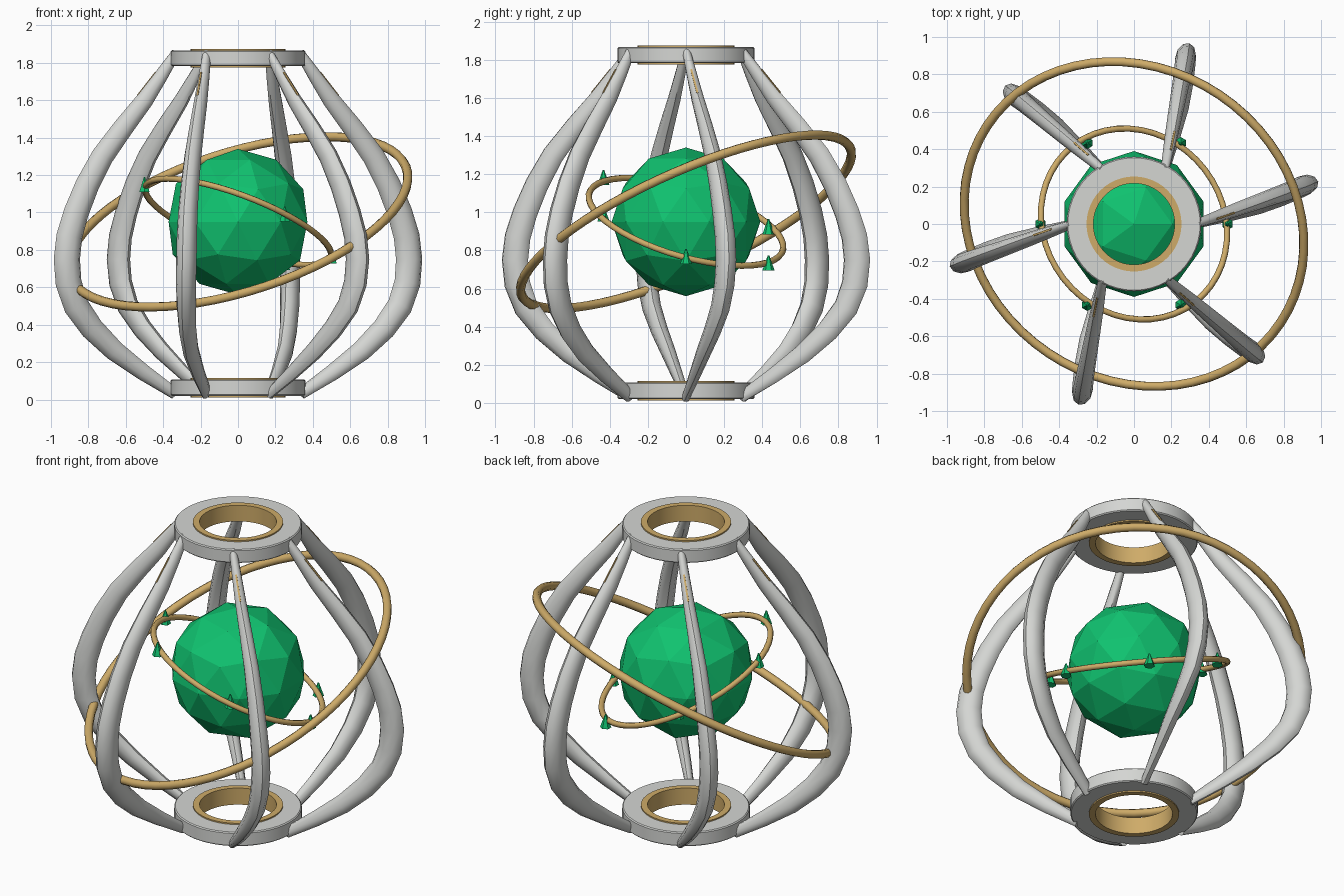
import bpy, bmesh, math
from mathutils import Vector, Matrix

cube = bpy.data.objects.get("Cube")
if cube:
    bpy.data.objects.remove(cube, do_unlink=True)


def material(name, color):
    mat = bpy.data.materials.new(name)
    mat.use_nodes = True
    mat.diffuse_color = (*color, 1)
    mat.node_tree.nodes["Principled BSDF"].inputs["Base Color"].default_value = (*color, 1)
    return mat


GREY = material("pale grey", (0.66, 0.67, 0.65))
GOLD = material("brushed gold", (0.62, 0.41, 0.14))
GREEN = material("crystal green", (0.005, 0.54, 0.16))
MID = 0.95  # height of the core


def finish(name, bm, mat, smooth=None):
    bmesh.ops.recalc_face_normals(bm, faces=bm.faces)
    mesh = bpy.data.meshes.new(name)
    bm.to_mesh(mesh)
    bm.free()
    obj = bpy.data.objects.new(name, mesh)
    bpy.context.collection.objects.link(obj)
    mesh.materials.append(mat)
    if smooth:
        bpy.ops.object.select_all(action="DESELECT")
        obj.select_set(True)
        bpy.context.view_layer.objects.active = obj
        bpy.ops.object.shade_smooth_by_angle(angle=math.radians(smooth))
    return obj


def skin(bm, rings, closed):
    """Join equal loops of points into a tube, capped when it is open."""
    loops = [[bm.verts.new(p) for p in ring] for ring in rings]
    n = len(loops[0])
    for i in range(len(loops) - (not closed)):
        a, b = loops[i], loops[(i + 1) % len(loops)]
        for k in range(n):
            bm.faces.new((a[k], a[(k + 1) % n], b[(k + 1) % n], b[k]))
    if not closed:
        bm.faces.new(loops[0])
        bm.faces.new(loops[-1])


def revolve(name, profile, mat, steps, smooth, matrix=Matrix()):
    """Spin a closed (radius, height) profile around z."""
    bm = bmesh.new()
    rings = []
    for i in range(steps):
        a = math.tau * i / steps
        rings.append([matrix @ Vector((r * math.cos(a), r * math.sin(a), z)) for r, z in profile])
    skin(bm, rings, True)
    return finish(name, bm, mat, smooth)


def catmull(points, per_span):
    pts = [Vector(p) for p in points]
    pts = [2 * pts[0] - pts[1]] + pts + [2 * pts[-1] - pts[-2]]
    out = []
    for i in range(1, len(pts) - 2):
        a, b, c, d = pts[i - 1:i + 3]
        for k in range(per_span):
            t = k / per_span
            out.append(0.5 * (2 * b + (c - a) * t + (2 * a - 5 * b + 4 * c - d) * t * t
                              + (3 * b - a - 3 * c + d) * t ** 3))
    return out + [pts[-2]]


# Collars with gold liners at both ends
for label, low, high in (("bottom", 0.02, 0.107), ("top", 1.783, 1.867)):
    b = 0.006
    revolve(label + "_collar",
            [(0.245, low), (0.36 - b, low), (0.36, low + b),
             (0.36, high - b), (0.36 - b, high), (0.245, high)], GREY, 48, 35)
    lo, hi = low - 0.008, high + 0.008
    revolve(label + "_liner", [(0.217, lo), (0.254, lo), (0.254, hi), (0.217, hi)], GOLD, 48, 35)

# Rib path: out, sideways, up; then half depth and half width of the section
path = catmull([Vector(p) for p in [
    (0.33, 0.0, 1.855), (0.50, 0.06, 1.6), (0.725, 0.14, 1.3), (0.865, 0.19, 1.0),
    (0.915, 0.21, 0.75), (0.865, 0.18, 0.5), (0.66, 0.09, 0.26), (0.335, 0.0, 0.03)]], 2)
sizes = catmull([Vector(p) for p in [
    (0.025, 0.022, 0), (0.047, 0.033, 0), (0.06, 0.043, 0), (0.068, 0.05, 0),
    (0.072, 0.053, 0), (0.068, 0.049, 0), (0.055, 0.038, 0), (0.032, 0.022, 0)]], 2)


def rib_frame(i):
    """Outward and sideways directions across the rib path."""
    tangent = (path[min(i + 1, len(path) - 1)] - path[max(i - 1, 0)]).normalized()
    radial = Vector((path[i].x, path[i].y, 0)).normalized()
    side = tangent.cross(radial).normalized()
    return side.cross(tangent).normalized(), side


for n in range(6):
    turn = Matrix.Rotation(n * math.tau / 6, 4, "Z")
    bm = bmesh.new()
    rings = []
    for i, p in enumerate(path):
        out, side = rib_frame(i)
        rings.append([turn @ (p + out * sizes[i].x * math.cos(a) + side * sizes[i].y * math.sin(a))
                      for a in (math.tau * k / 10 for k in range(10))])
    skin(bm, rings, False)
    finish(f"rib_{n + 1}", bm, GREY, 45)

    # Narrow gold inlay on the upper outside of the rib
    bm = bmesh.new()
    rings = []
    for i in (1, 2):
        out, side = rib_frame(i)
        c = path[i] + out * sizes[i].x
        rings.append([turn @ (c + out * u + side * v)
                      for u, v in ((-0.004, -0.005), (0.002, -0.005), (0.002, 0.005), (-0.004, 0.005))])
    skin(bm, rings, False)
    finish(f"rib_inlay_{n + 1}", bm, GOLD)

# Faceted core
bm = bmesh.new()
bmesh.ops.create_icosphere(bm, subdivisions=2, radius=0.39,
                           matrix=Matrix.Translation((0, 0, MID)))
finish("core", bm, GREEN)


# Tilted orbit rings
def orbit(name, radius, tube, tilt, azimuth, steps):
    az = math.radians(azimuth)
    axis = Vector((math.sin(az), -math.cos(az), 0))
    m = Matrix.Translation((0, 0, MID)) @ Matrix.Rotation(math.radians(tilt), 4, axis)
    section = [(radius + tube * math.cos(a), tube * math.sin(a))
               for a in (math.tau * k / 8 for k in range(8))]
    revolve(name, section, GOLD, steps, 50, m)


orbit("outer_orbit", 0.945, 0.025, 28.8, 55, 64)
orbit("inner_orbit", 0.53, 0.017, 25.8, 218, 48)

# Upright crystals riding on the inner orbit
slope = math.tan(math.radians(25.8))
for n in range(6):
    a = n * math.tau / 6
    x, y = 0.5 * math.cos(a), 0.5 * math.sin(a)
    z = MID + slope * 0.5 * math.cos(a - math.radians(218))
    bm = bmesh.new()
    bmesh.ops.create_cone(bm, cap_ends=True, segments=6, radius1=0.032, radius2=0.004,
                          depth=0.08, matrix=Matrix.Translation((x, y, z + 0.008)))
    finish(f"crystal_{n + 1}", bm, GREEN)
